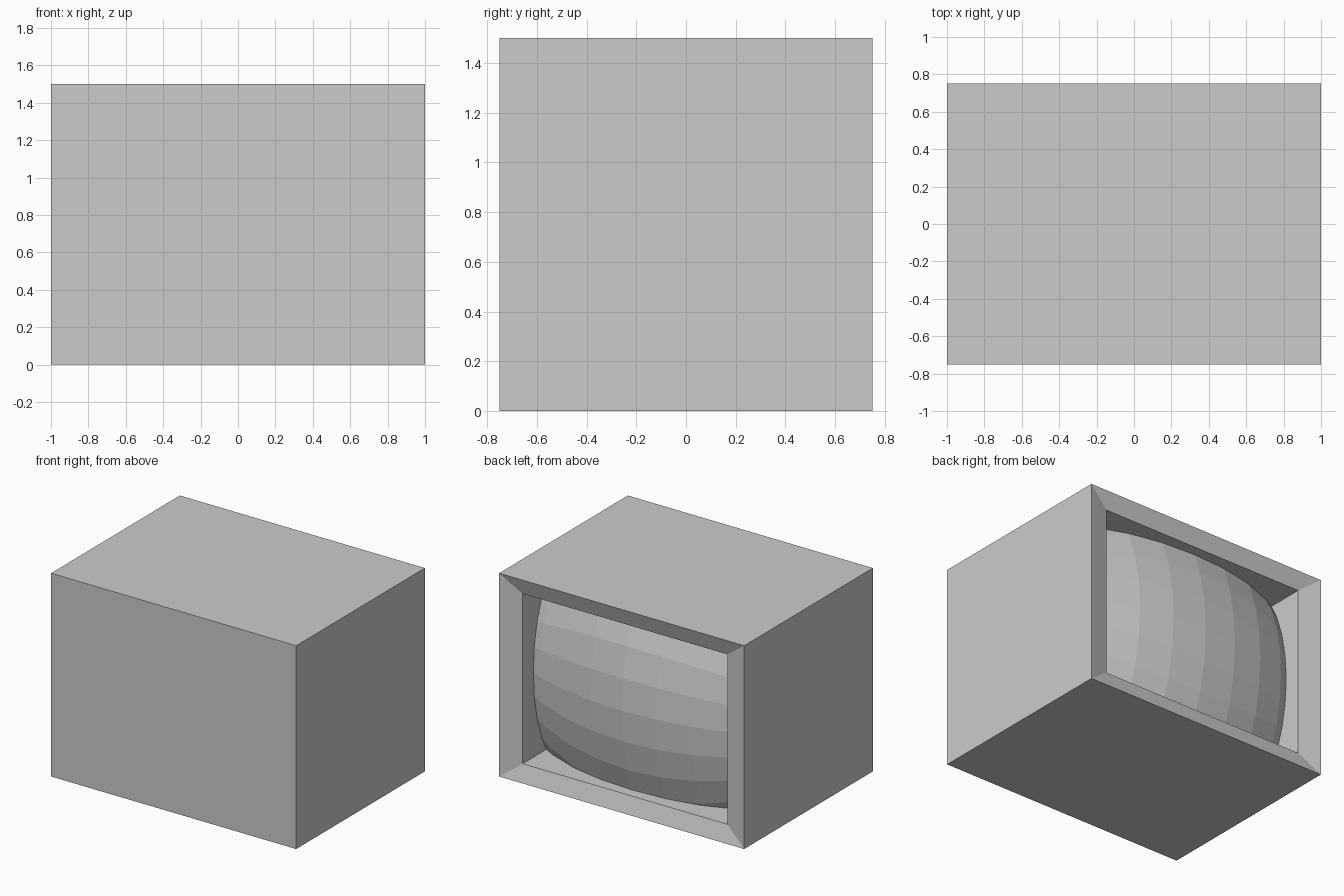
import bpy
import bmesh
from mathutils import Matrix, Vector

cube = bpy.data.objects.get("Cube")
if cube:
    bpy.data.objects.remove(cube, do_unlink=True)

HALF_W, HALF_D, HEIGHT = 1.0, 0.75, 1.5
MID_Z = HEIGHT / 2
OPEN = 0.836                      # opening size relative to the cabinet
OPEN_X, OPEN_Z = HALF_W * OPEN, MID_Z * OPEN
LIP_Y, RECESS_Y = 0.71, 0.40

grey = bpy.data.materials.new("plain_grey")
grey.use_nodes = True
colour = (0.6, 0.6, 0.6, 1.0)
grey.diffuse_color = colour
grey.node_tree.nodes["Principled BSDF"].inputs["Base Color"].default_value = colour


def finish(name, bm):
    mesh = bpy.data.meshes.new(name)
    bm.to_mesh(mesh)
    bm.free()
    mesh.materials.append(grey)
    obj = bpy.data.objects.new(name, mesh)
    bpy.context.collection.objects.link(obj)
    return obj


# Cabinet: box, sloped lip and straight recess, one rectangular loop at a time
bm = bmesh.new()
loops = []
for hx, hz, y in ((HALF_W, MID_Z, -HALF_D), (HALF_W, MID_Z, HALF_D),
                  (OPEN_X, OPEN_Z, LIP_Y), (OPEN_X, OPEN_Z, RECESS_Y)):
    loops.append([bm.verts.new((sx * hx, y, MID_Z + sz * hz))
                  for sx, sz in ((-1, -1), (1, -1), (1, 1), (-1, 1))])
bm.faces.new(loops[0])
for a, b in zip(loops, loops[1:]):
    for i in range(4):
        j = (i + 1) % 4
        bm.faces.new((a[i], b[i], b[j], a[j]))
for face in bm.faces:
    face.normal_flip()
bm.normal_update()
# The first face is the front panel and must look towards -y
if bm.faces[:][0].normal.y > 0:
    for face in bm.faces:
        face.normal_flip()
finish("cabinet", bm)

# Screen: faceted ellipsoid with its poles left and right, trimmed to the opening
bm = bmesh.new()
bmesh.ops.create_uvsphere(
    bm, u_segments=32, v_segments=16, radius=1,
    matrix=Matrix.Translation((0, 0, MID_Z))
    @ Matrix.Diagonal((1.37, 0.745, 1.19, 1))
    @ Matrix.Rotation(1.5707963, 4, "Y"))
for point, normal in (((OPEN_X, 0, 0), (1, 0, 0)), ((-OPEN_X, 0, 0), (-1, 0, 0)),
                      ((0, 0, MID_Z + OPEN_Z), (0, 0, 1)),
                      ((0, 0, MID_Z - OPEN_Z), (0, 0, -1)),
                      ((0, 0, 0), (0, -1, 0))):
    bmesh.ops.bisect_plane(bm, geom=bm.verts[:] + bm.edges[:] + bm.faces[:],
                           dist=1e-5, plane_co=Vector(point),
                           plane_no=Vector(normal), clear_outer=True)
finish("screen", bm)
